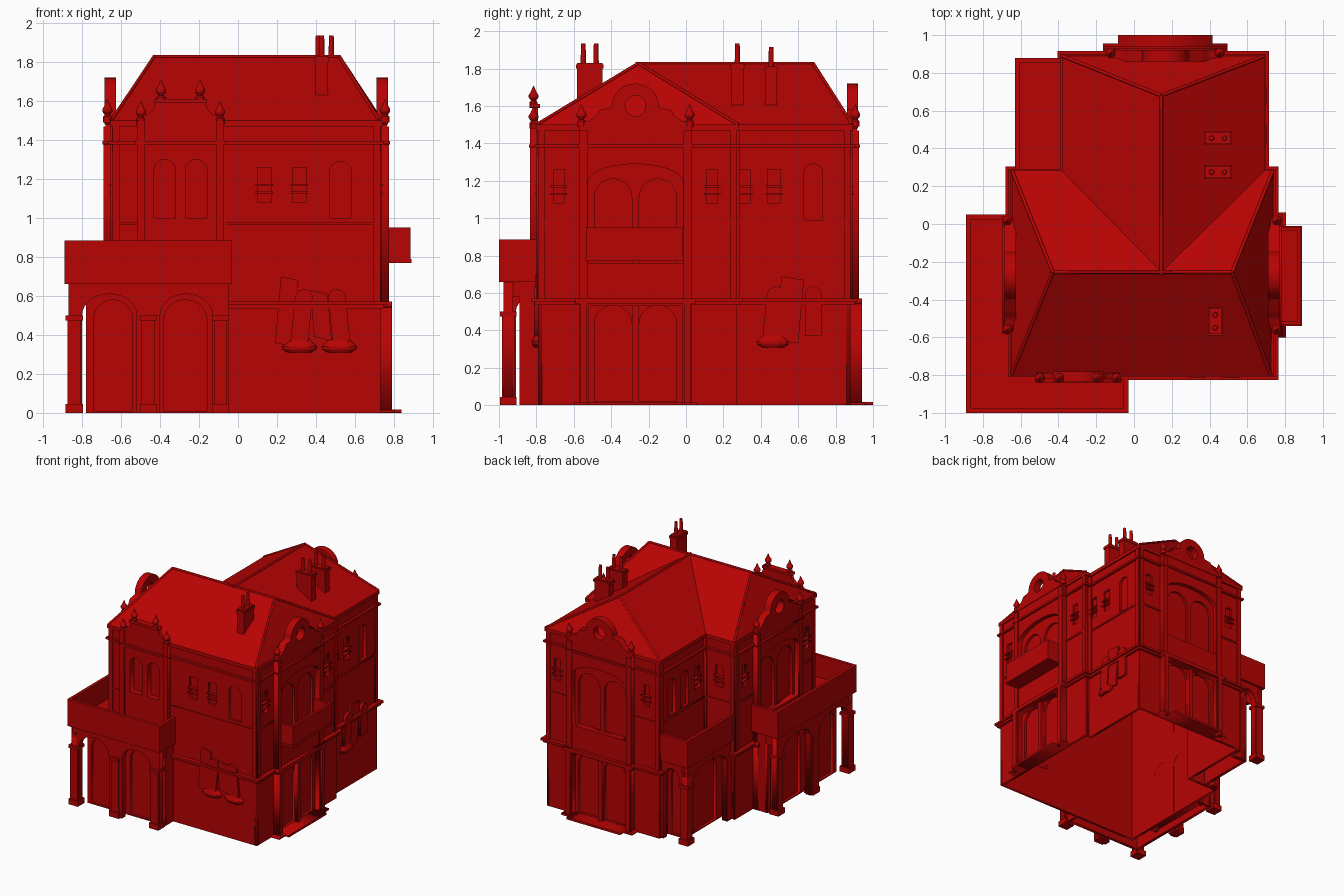
import bpy, bmesh, math
from mathutils import Matrix, Vector

if "Cube" in bpy.data.objects:
    bpy.data.objects.remove(bpy.data.objects["Cube"])

red = bpy.data.materials.new("red")
red.diffuse_color = (0.48, 0.001, 0.001, 1)
red.use_nodes = True
red.node_tree.nodes["Principled BSDF"].inputs["Base Color"].default_value = red.diffuse_color
EAVE, TOP = 1.5, 1.84

# wall faces: axis the wall runs along, handedness, outward direction, plane position
FACES = {
    "front": ("x", 1, (0, -1, 0), -0.79), "back": ("x", -1, (0, 1, 0), 0.88),
    "right": ("y", 1, (1, 0, 0), 0.73), "left": ("y", -1, (-1, 0, 0), -0.645),
    "right_rear": ("y", 1, (1, 0, 0), 0.68), "left_rear": ("y", -1, (-1, 0, 0), -0.37),
    "back_front_block": ("x", -1, (0, 1, 0), 0.27),
}

def add(name, me):
    ob = bpy.data.objects.new(name, me)
    bpy.context.collection.objects.link(ob)
    ob.data.materials.append(red)
    return ob

def from_bm(name, bm):
    bmesh.ops.recalc_face_normals(bm, faces=bm.faces)
    me = bpy.data.meshes.new(name)
    bm.to_mesh(me)
    bm.free()
    return add(name, me)

def box(name, x0, x1, y0, y1, z0, z1):
    bm = bmesh.new()
    bmesh.ops.create_cube(bm, size=1, matrix=Matrix.Translation(((x0+x1)/2, (y0+y1)/2, (z0+z1)/2))
                          @ Matrix.Diagonal((x1-x0, y1-y0, z1-z0, 1)))
    return from_bm(name, bm)

def panel(name, face, w0, w1, loops, plane=None):
    """Flat outline with holes, standing on a wall face, from depth w0 out to w1."""
    axis, s, out, pl = FACES[face]
    pl = pl if plane is None else plane
    cu = bpy.data.curves.new(name, "CURVE")
    cu.dimensions, cu.fill_mode, cu.extrude = "2D", "BOTH", (w1-w0)/2
    for loop in loops:
        sp = cu.splines.new("POLY")
        sp.points.add(len(loop)-1)
        for p, (u, z) in zip(sp.points, loop):
            p.co = (s*u, z, 0, 1)
        sp.use_cyclic_u = True
    tmp = bpy.data.objects.new("tmp", cu)
    bpy.context.collection.objects.link(tmp)
    dg = bpy.context.evaluated_depsgraph_get()
    me = bpy.data.meshes.new_from_object(tmp.evaluated_get(dg))
    bpy.data.objects.remove(tmp)
    o = Vector(out)
    right = Vector((s, 0, 0)) if axis == "x" else Vector((0, s, 0))
    m = Matrix((right, (0, 0, 1), o)).transposed().to_4x4()
    m.translation = (Vector((0, pl, 0)) if axis == "x" else Vector((pl, 0, 0))) + o*(w0+w1)/2
    me.transform(m)
    return add(name, me)

def rect(a, b, z0, z1):
    return [(a, z0), (b, z0), (b, z1), (a, z1)]

def curve_top(a, b, z, rise, n=14):
    c, r = (a+b)/2, (b-a)/2
    return [(c-r*math.cos(math.pi*i/n), z+rise*math.sin(math.pi*i/n)) for i in range(n+1)]

def arch(a, b, z0, z1, rise=None):
    rise = (b-a)/2 if rise is None else rise
    return [(b, z0), (a, z0)] + curve_top(a, b, z1-rise, rise)

def lathe(name, prof, loc, n=12, sx=1, sy=1):
    bm = bmesh.new()
    rings = [[bm.verts.new((loc[0]+sx*r*math.cos(2*math.pi*i/n), loc[1]+sy*r*math.sin(2*math.pi*i/n),
                            loc[2]+z)) for i in range(n)] for r, z in prof]
    for a, b in zip(rings, rings[1:]):
        for i in range(n):
            bm.faces.new((a[i], a[(i+1) % n], b[(i+1) % n], b[i]))
    bm.faces.new(rings[0])
    bm.faces.new(rings[-1])
    return from_bm(name, bm)

def finial(x, y, z):
    lathe("finial", [(.022, -.02), (.022, .01), (.013, .018), (.026, .036), (.026, .048),
                     (.014, .068), (.002, .098)], (x, y, z))

def at(face, u, w):
    axis, s, out, pl = FACES[face]
    return (u, pl+out[1]*w) if axis == "x" else (pl+out[0]*w, u)

def tube(name, sections):
    """Sweep the T-shaped house plan through (offset, height) sections, open at the ends."""
    bm, prev = bmesh.new(), None
    for p, z in sections:
        plan = [(-.645-p, -.79-p), (.73+p, -.79-p), (.73+p, .27+p), (.68+p, .27+p),
                (.68+p, .88+p), (-.37-p, .88+p), (-.37-p, .27+p), (-.645-p, .27+p)]
        ring = [bm.verts.new((x, y, z)) for x, y in plan]
        for i in range(8 if prev else 0):
            bm.faces.new((prev[i], prev[(i+1) % 8], ring[(i+1) % 8], ring[i]))
        prev = ring
    return from_bm(name, bm)

# hollow core, open underneath, and horizontal mouldings
tube("house_core", [(-.02, 0), (-.02, EAVE)])
for z0, z1, p in ((.535, .553, .02), (.553, .572, .035), (1.378, 1.395, .02), (1.47, EAVE, .012)):
    tube("moulding", [(-.01, z0), (p, z0), (p, z1), (-.01, z1)])

# wall skins pierced by windows
def bay_holes(c):
    return [arch(c+k-.1, c+k+.1, z0, z1) for k in (-.12, .12) for z0, z1 in ((.02, .535), (.76, 1.21))]

slits = lambda cs, w=.035: [rect(c-w, c+w, 1.08, 1.26) for c in cs]
SIDE = (-.79, .27, slits((-.68, .14), .027) + bay_holes(-.27), (-.68, .14), [(-.79, -.57), (.03, .27)])
WALLS = {
    "front": (-.645, .73, slits((.135, .315)) + [arch(.47, .58, 1, 1.29)]
              + [arch(a, a+.11, 1, 1.3) for a in (-.43, -.27)], (.135, .315), [(-.645, -.52), (-.06, .73)]),
    "right": SIDE, "left": SIDE,
    "back": (-.37, .68, slits((-.25, .58), .027) + bay_holes(.165), (-.25, .58), [(-.37, -.135), (.465, .68)]),
    "right_rear": (.25, .88, slits((.31, .47)) + [arch(.63, .73, .99, 1.29)], (.31, .47), [(.27, .88)]),
    "left_rear": (.25, .88, slits((.38,)) + [arch(.5, .6, .99, 1.29), arch(.67, .77, .99, 1.29)],
                  (.38,), [(.27, .88)]),
    "back_front_block": (-.645, -.35, slits((-.5,)), (-.5,), [(-.645, -.37)]),
}
for f, (a, b, holes, bars, strings) in WALLS.items():
    panel(f+"_wall", f, -.021, 0, [rect(a, b, 0, EAVE)] + holes)
    for c in bars:
        for z in (1.125, 1.165):
            panel("window_bar", f, -.01, .015, [rect(c-.045, c+.045, z, z+.01)])
    for s0, s1 in strings:
        panel("string_course", f, 0, .008, [rect(s0, s1, .963, .977)])
    for u in (a+.018, b-.018):
        panel("corner_pilaster", f, 0, .01, [rect(u-.018, u+.018, .57, 1.47)])

# shaped gable bays on right, left and back
def gable(c):
    half = [(-.3, 1.48), (-.3, 1.51), (-.25, 1.52), (-.21, 1.545), (-.19, 1.58), (-.13, 1.59)]
    pts = half + curve_top(-.125, .125, 1.6, .12) + [(-u, z) for u, z in reversed(half)]
    return [(c+u, z) for u, z in pts]

for f, c in (("right", -.27), ("left", -.27), ("back", .165)):
    ring = [(c+.055*math.cos(i*math.pi/10), 1.6+.055*math.sin(i*math.pi/10)) for i in range(20)]
    panel(f+"_gable", f, -.02, .04, [gable(c), ring])
    panel(f+"_bay", f, 0, .035, [rect(c-.3, c+.3, .55, EAVE), arch(c-.255, c+.255, .76, 1.29, .1)])
    panel(f+"_bay_base", f, 0, .045, [rect(c-.3, c+.3, 0, .54), rect(c-.25, c+.25, .01, .53)])
    panel(f+"_door_post", f, 0, .03, [rect(c-.018, c+.018, 0, .54)])
    panel(f+"_bay_ledge", f, 0, .06, [rect(c-.32, c+.32, .54, .572)])
    panel(f+"_bay_cornice", f, 0, .05, [rect(c-.31, c+.31, 1.378, 1.395)])
    for k in (-.278, .278):
        panel(f+"_pilaster", f, .03, .045, [rect(c+k-.022, c+k+.022, .57, 1.47)])
        panel(f+"_base_pilaster", f, .04, .06, [rect(c+k-.02, c+k+.02, 0, .54)])
        finial(*at(f, c+k*1.04, .025), 1.51)
    if f != "left":
        panel(f+"_step", f, 0, .12 if f == "back" else .11, [rect(c-.25, c+.25, 0, .018)])
        panel(f+"_step_lower", f, 0, .075, [rect(c-.33, c+.33, 0, .015)])

# front bay with scooped parapet
half = [(-.22, .57), (-.22, 1.52), (-.17, 1.53), (-.14, 1.555), (-.125, 1.6)]
outline = [(-.295+u, z) for u, z in half + [(-u, z) for u, z in reversed(half)]]
panel("front_bay", "front", 0, .03, [outline] + [arch(a, a+.11, 1, 1.3) for a in (-.43, -.27)])
panel("front_parapet_cap", "front", -.01, .045, [rect(-.43, -.16, 1.59, 1.61)])
panel("front_bay_cornice", "front", 0, .05, [rect(-.525, -.065, 1.378, 1.395)])
for k in (-1, 1):
    panel("front_pilaster", "front", .02, .045, [rect(-.295+k*.203-.02, -.295+k*.203+.02, .57, 1.5)])
    finial(-.295+k*.203, -.815, 1.5)
    finial(-.295+k*.1, -.815, 1.61)

# hipped roofs with ridge and hip caps
def roof(name, eaves, r0, r1):
    bm = bmesh.new()
    e = [bm.verts.new((*p, EAVE)) for p in eaves]
    a, b = bm.verts.new(r0), bm.verts.new(r1)
    for fc in ((e[0], e[1], b, a), (e[1], e[2], b), (e[2], e[3], a, b), (e[3], e[0], a)):
        bm.faces.new(fc)
    from_bm(name, bm)

def cap(pts):
    cu = bpy.data.curves.new("ridge_cap", "CURVE")
    cu.dimensions, cu.bevel_depth, cu.bevel_resolution = "3D", .009, 1
    sp = cu.splines.new("POLY")
    sp.points.add(len(pts)-1)
    for p, q in zip(sp.points, pts):
        p.co = (*q, 1)
    add("ridge_cap", cu)

A, B, C, D = [(x, y, TOP-.012) for x, y in ((-.43, -.255), (.52, -.255), (.145, .68), (.145, -.27))]
front_e = [(-.65, -.8), (.725, -.8), (.735, .28), (-.645, .28)]
rear_e = [(.69, -.26), (.69, .89), (-.38, .89), (-.38, -.26)]
roof("front_roof", front_e, A, B)
bm = bmesh.new()
e = [bm.verts.new((*p, EAVE)) for p in rear_e]
a, b = bm.verts.new(D), bm.verts.new(C)
for fc in ((e[0], e[1], b, a), (e[1], e[2], b), (e[2], e[3], a, b)):
    bm.faces.new(fc)
from_bm("rear_roof", bm)
cap([A, B])
cap([D, C])
for p, q in zip(front_e + rear_e[1:3], (A, B, B, A, C, C)):
    cap([(*p, EAVE), q])

# chimneys with paired pots
for cx, cy, wx, wy, top in ((.43, -.515, .032, .068, 1.83), (.445, .275, .068, .032, 1.83),
                            (.445, .455, .068, .032, 1.81)):
    box("chimney", cx-wx, cx+wx, cy-wy, cy+wy, 1.55, top)
    box("chimney_cap", cx-wx-.006, cx+wx+.006, cy-wy-.006, cy+wy+.006, top-.03, top-.008)
    for k in (-.034, .034):
        dx, dy = (k, 0) if wx > wy else (0, k)
        lathe("chimney_pot", [(.015, 0), (.012, .11)], (cx+dx, cy+dy, top-.005))

# porches: arcades, posts, enclosed walls behind them, decks and parapets
def arcade(face, plane, u0, u1, openings):
    pts = [(u0, 0)]
    for a, b in openings:
        pts += [(a, 0)] + curve_top(a, b, .5, .11) + [(b, 0)]
    panel("porch_arcade", face, -.05, 0, [pts + [(u1, 0), (u1, .67), (u0, .67)]], plane)

def infill(face, plane, u0, u1, doors):
    panel("porch_wall", face, -.02, 0, [rect(u0, u1, 0, .67)] + [arch(a, b, .01, .58, .1) for a, b in doors], plane)
    panel("porch_door", face, -.025, -.02, [rect(u0+.02, u1-.02, 0, .66)], plane)

def post(x, y, h=.034):
    box("porch_post", x-h, x+h, y-h, y+h, 0, .5)
    for z0, z1 in ((0, .045), (.475, .5)):
        box("porch_post_moulding", x-h-.01, x+h+.01, y-h-.01, y+h+.01, z0, z1)

arcade("front", -.975, -.87, -.05, [(-.8, -.52), (-.40, -.13)])
arcade("left", -.87, -.975, .03, [(-.91, -.53), (-.42, -.05)])
arcade("left", -.615, .27, .86, [(.33, .79)])
arcade("back", .86, -.615, -.36, [(-.545, -.39)])
infill("front", -.89, -.78, -.05, [(-.74, -.54), (-.38, -.16)])
infill("left", -.78, -.89, .03, [(-.84, -.55), (-.4, -.08)])
infill("left", -.53, .27, .77, [(.36, .72)])
infill("back", .77, -.53, -.36, [(-.5, -.4)])
box("porch_end_wall", -.07, -.05, -.89, -.79, 0, .67)
box("porch_end_wall", -.78, -.64, .01, .03, 0, .67)
box("porch_end_lintel", -.1, -.05, -.975, -.79, .58, .67)
box("porch_end_lintel", -.87, -.64, -.02, .03, .58, .67)
for x, y in ((-.84, -.95), (-.46, -.95), (-.09, -.95), (-.84, -.475), (-.84, -.01), (-.585, .83)):
    post(x, y)

def parapet(x0, x1, y0, y1):
    box("porch_parapet", x0, x1, y0, y1, .66, .885)

box("front_porch_deck", -.88, -.04, -.99, -.78, .66, .7)
box("side_porch_deck", -.88, -.63, -.99, .04, .66, .7)
box("rear_porch_deck", -.62, -.36, .26, .87, .66, .7)
parapet(-.89, -.03, -1, -.975)
parapet(-.89, -.865, -1, .05)
parapet(-.055, -.03, -1, -.79)
parapet(-.89, -.645, .025, .05)
parapet(-.63, -.605, .27, .88)
parapet(-.63, -.37, .855, .88)

# right balcony box
box("balcony_floor", .72, .89, -.54, -.01, .77, .79)
box("balcony_front", .865, .885, -.535, -.015, .78, .95)
for y in (-.535, -.035):
    box("balcony_side", .72, .885, y, y+.02, .78, .95)

# leaning shutters, narrow windows and bowl planters on the ground floor
def shutter(face, u, z0, h, lean, w=.045):
    panel("leaning_shutter", face, 0, .014,
          [[(u-w, z0+.01), (u+w, z0-.01), (u+w+lean, z0+h-.01), (u-w+lean, z0+h+.01)]])

def leaning_window(face, u, lean):
    panel("leaning_window", face, 0, .022,
          [[(x+(z-.37)*lean, z) for x, z in arch(u-.045, u+.045, .37, .635)]])

bowl = [(.06, 0), (.085, .015), (.09, .03), (.05, .07)]
shutter("front", .235, .35, .34, .03)
shutter("front", .435, .38, .24, -.02)
shutter("right_rear", .54, .34, .34, .03, .06)
for f, u, lean in (("front", .315, .1), ("front", .53, -.1), ("right_rear", .455, .1), ("right_rear", .68, 0)):
    leaning_window(f, u, lean)
for x, y, sx, sy in ((.315, -.79, 1, .4), (.52, -.79, 1, .4), (.68, .465, .4, 1)):
    lathe("planter", bowl, (x, y, .31), 14, sx, sy)
